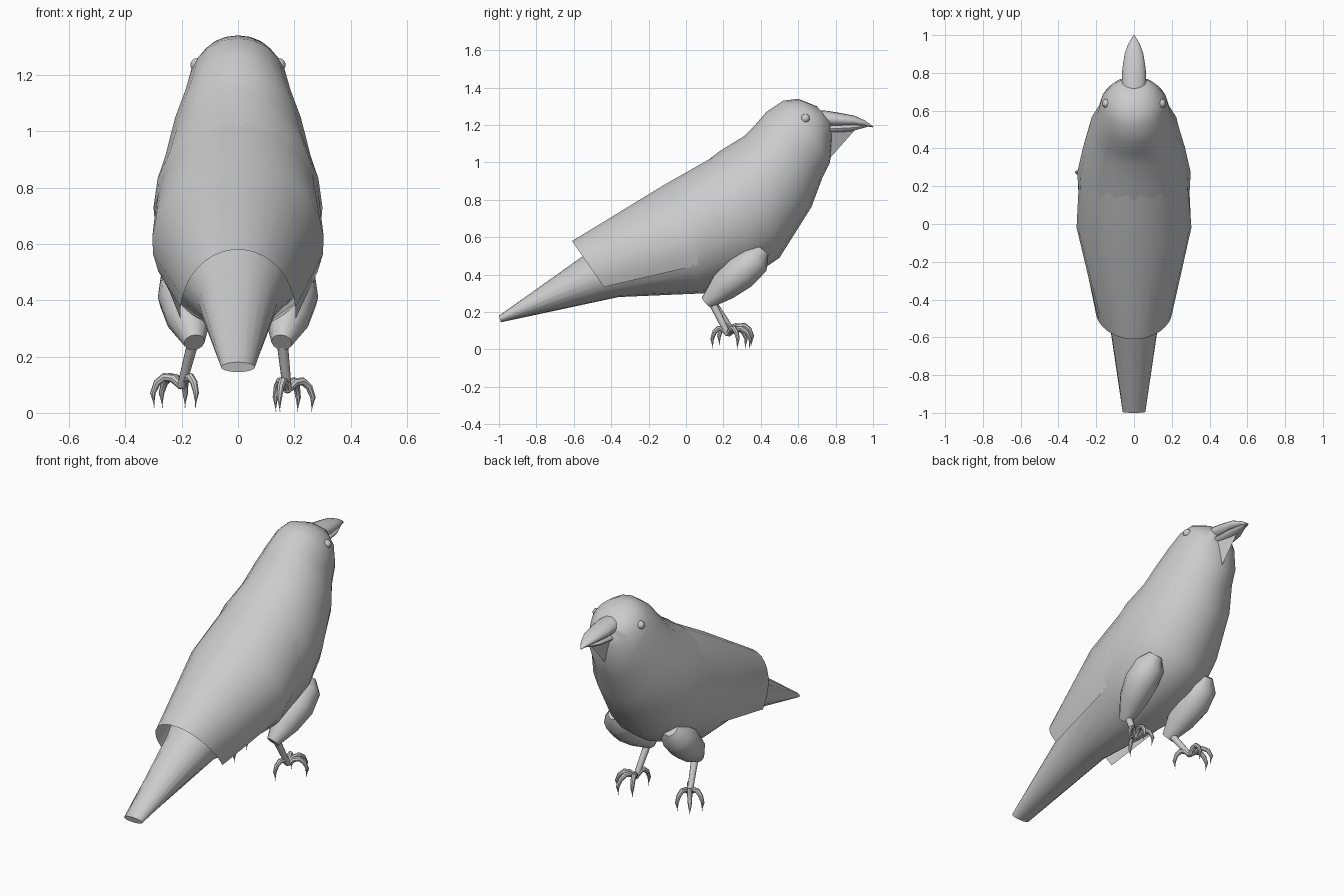
import bpy, bmesh, math
from math import sin, cos, pi, radians
from mathutils import Vector, Matrix

cube = bpy.data.objects.get("Cube")
if cube:
    bpy.data.objects.remove(cube)

GREY = (0.6, 0.6, 0.6, 1.0)
grey = bpy.data.materials.new("plain grey")
grey.use_nodes = True
grey.diffuse_color = GREY
grey.node_tree.nodes["Principled BSDF"].inputs["Base Color"].default_value = GREY


def finish(name, bm, closed=True, angle=40):
    if closed:
        bmesh.ops.recalc_face_normals(bm, faces=bm.faces)
    mesh = bpy.data.meshes.new(name)
    bm.to_mesh(mesh)
    bm.free()
    mesh.materials.append(grey)
    ob = bpy.data.objects.new(name, mesh)
    bpy.context.collection.objects.link(ob)
    bpy.ops.object.select_all(action='DESELECT')
    ob.select_set(True)
    bpy.context.view_layer.objects.active = ob
    bpy.ops.object.shade_smooth_by_angle(angle=radians(angle))
    return ob


def bridge(bm, rings, closed=True):
    n = len(rings[0])
    for a, b in zip(rings, rings[1:]):
        for i in range(n if closed else n - 1):
            j = (i + 1) % n
            bm.faces.new((a[i], a[j], b[j], b[i]))
    if closed:
        bm.faces.new(rings[0])
        bm.faces.new(rings[-1])


def section(top, bottom, width, start=-90, end=270, n=20):
    """Points of an elliptical section spanned between a top and a bottom (y, z) point."""
    t, b = Vector((0, *top)), Vector((0, *bottom))
    mid, up = (t + b) / 2, (t - b) / 2
    full = end - start == 360
    steps = n if full else n - 1
    angles = [radians(start + (end - start) * i / steps) for i in range(n)]
    return [mid + up * sin(a) + Vector((width * cos(a), 0, 0)) for a in angles]


def loft(name, sections, closed=True):
    bm = bmesh.new()
    bridge(bm, [[bm.verts.new(p) for p in s] for s in sections], closed)
    return finish(name, bm, closed)


def add_tube(bm, points, radii, sides=10):
    """Tapered tube along a path."""
    pts = [Vector(p) for p in points]
    rings = []
    for i, p in enumerate(pts):
        d = pts[min(i + 1, len(pts) - 1)] - pts[max(i - 1, 0)]
        turn = d.to_track_quat('Z', 'Y')
        rings.append([bm.verts.new(p + turn @ Vector((radii[i] * cos(2 * pi * k / sides),
                      radii[i] * sin(2 * pi * k / sides), 0))) for k in range(sides)])
    bridge(bm, rings)


# Body with tail and head, from tail tip to face
body = [
    ((-1.0, .18), (-.99, .145), .06),
    ((-.55, .50), (-.36, .28), .14),
    ((-.12, .83), (.10, .30), .285),
    ((.18, 1.06), (.37, .40), .30),
    ((.31, 1.14), (.50, .49), .27),
    ((.37, 1.20), (.67, .76), .235),
    ((.43, 1.27), (.73, .92), .195),
    ((.52, 1.33), (.77, 1.0), .175),
    ((.60, 1.34), (.78, 1.12), .14),
    ((.70, 1.30), (.78, 1.20), .075),
]
loft("body", [section(*s) for s in body])

# Folded wings, an open shell over the back
wings = [
    ((-.61, .58), (-.29, .12), .205, -4, 184),
    ((-.12, .88), (.10, .33), .305, -35, 215),
    ((.18, 1.05), (.36, .42), .29, -20, 200),
]
loft("folded_wings", [section(*s) for s in wings], closed=False)

# Beak halves
upper = [((.70, 1.28), (.70, 1.19), .06), ((.76, 1.275), (.76, 1.19), .065),
         ((.82, 1.265), (.82, 1.19), .062), ((.90, 1.25), (.90, 1.195), .05),
         ((.955, 1.225), (.955, 1.195), .03), ((1.0, 1.193), (.998, 1.187), .003)]
lower = [((.70, 1.205), (.70, 1.15), .05), ((.78, 1.205), (.78, 1.155), .055),
         ((.88, 1.205), (.88, 1.165), .045), ((.97, 1.20), (.97, 1.19), .012)]
loft("upper_beak", [section(*s, n=16) for s in upper])
loft("lower_beak", [section(*s, n=16) for s in lower])

# Pointed throat tuft under the beak
bm = bmesh.new()
tuft = [bm.verts.new(p) for p in ((0, .75, 1.0), (0, .90, 1.17), (.045, .76, 1.17), (-.045, .76, 1.17))]
for i in range(4):
    bm.faces.new([v for v in tuft if v is not tuft[i]])
finish("throat_tuft", bm)

# Eyes
for side, label in ((1, "left"), (-1, "right")):
    bm = bmesh.new()
    bmesh.ops.create_uvsphere(bm, u_segments=12, v_segments=8, radius=.024,
                              matrix=Matrix.Translation((side * .145, .638, 1.235)))
    finish(label + "_eye", bm)

# Legs: feathered thigh, thin shin and four curled toes
for side, label, ankle, yaw in ((1, "left", Vector((.175, .225, .08)), 18),
                                (-1, "right", Vector((-.20, .25, .095)), 35)):
    bm = bmesh.new()
    add_tube(bm, [(side * x, y, z) for x, y, z in
                  ((.185, .41, .53), (.19, .37, .48), (.19, .29, .41), (.175, .20, .335), (.155, .11, .25))],
             [.04, .085, .095, .08, .037], 12)
    finish(label + "_thigh", bm)

    bm = bmesh.new()
    add_tube(bm, [(side * .155, .13, .27), ankle], [.021, .016])
    finish(label + "_shin", bm)

    bm = bmesh.new()
    for spread, reach in ((-42, .105), (0, .125), (42, .105), (180, .09)):
        a = radians(yaw + spread)
        heading = Vector((side * sin(a), cos(a), 0))
        path = [ankle + heading * reach * d + Vector((0, 0, h)) for d, h in
                ((0, 0), (.3, .028), (.6, .032), (.85, .012), (1, -.025), (.95, -.075))]
        add_tube(bm, path, [.014, .016, .015, .013, .010, .002], 8)
    finish(label + "_foot", bm)
